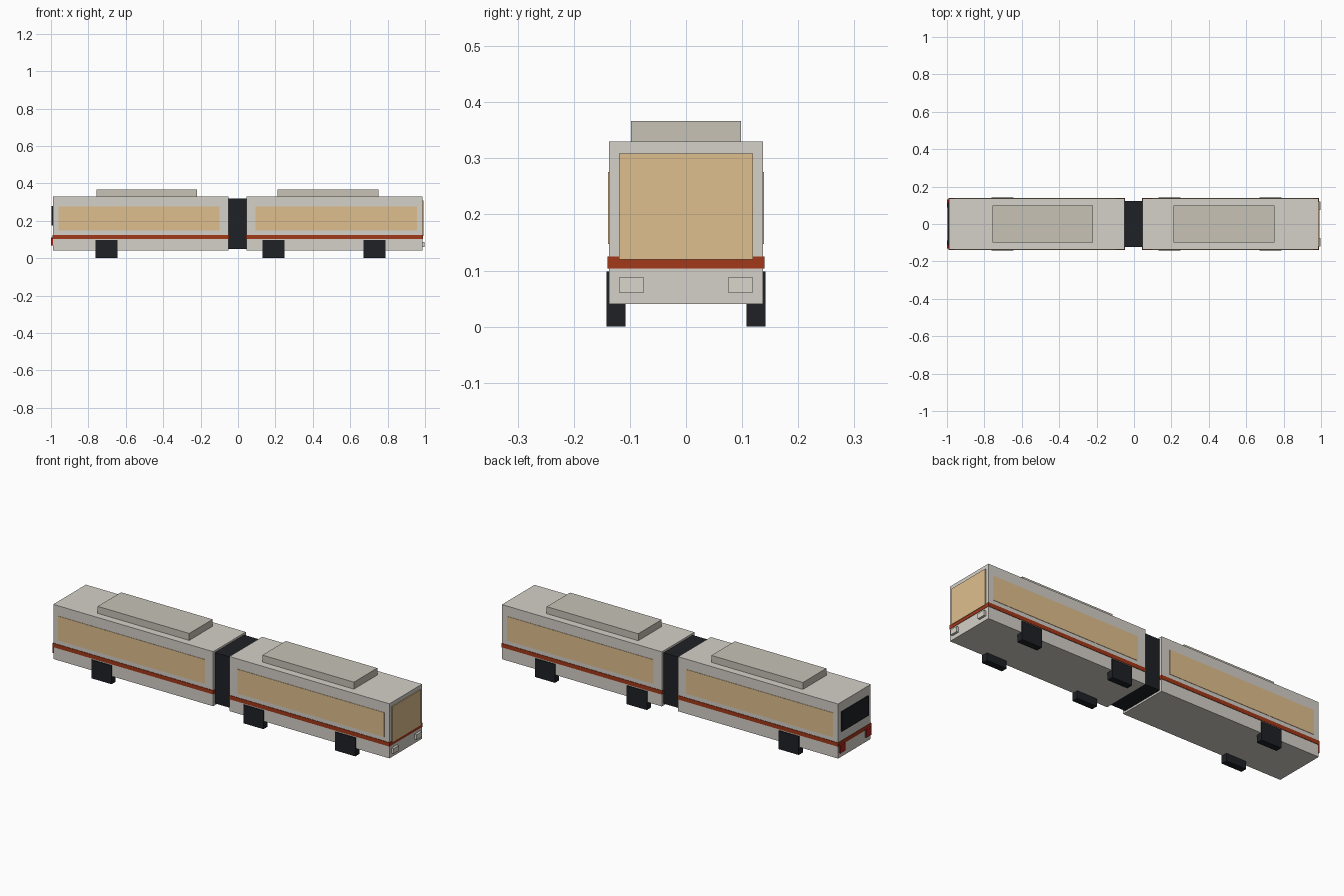
import bpy

if "Cube" in bpy.data.objects:
    bpy.data.objects.remove(bpy.data.objects["Cube"])


def material(name, r, g, b):
    m = bpy.data.materials.new(name)
    m.diffuse_color = (r, g, b, 1)
    m.use_nodes = True
    m.node_tree.nodes["Principled BSDF"].inputs["Base Color"].default_value = m.diffuse_color
    return m


PAINT = material("pale_paint", 0.66, 0.63, 0.58)
ROOF = material("roof_grey", 0.57, 0.54, 0.47)
GLASS = material("warm_glass", 0.74, 0.52, 0.27)
DARK = material("dark_rubber", 0.013, 0.015, 0.019)
STRIPE = material("rust_stripe", 0.36, 0.04, 0.01)
RED = material("red_lens", 0.4, 0.015, 0.01)
LAMP = material("lamp_lens", 0.7, 0.67, 0.6)


def box(name, x, y, z, mat):
    """Box from (min, max) ranges on each axis."""
    bpy.ops.mesh.primitive_cube_add(size=1, location=[sum(r) / 2 for r in (x, y, z)])
    ob = bpy.context.object
    ob.name = name
    ob.scale = [r[1] - r[0] for r in (x, y, z)]
    bpy.ops.object.transform_apply(location=True, rotation=False, scale=True)
    ob.data.materials.append(mat)
    return ob


def pair(name, x, y, z, mat):
    """Box mirrored to both sides of the bus."""
    ob = box(name, x, y, z, mat)
    ob.modifiers.new("mirror", "MIRROR").use_axis = (False, True, False)
    # the mirror plane must stay on y = 0
    bpy.context.view_layer.update()
    offset = ob.location.copy()
    ob.data.transform(ob.matrix_world)
    ob.location = (0, 0, 0)
    return ob


# The two carriages: shell, waist stripe, side windows, roof unit
carriages = {
    "rear": ((-0.99, -0.05), (-0.96, -0.098), (-0.756, -0.218)),
    "front": ((0.046, 0.986), (0.094, 0.956), (0.212, 0.75)),
}
for end, (body, window, unit) in carriages.items():
    box(end + "_body", body, (-0.137, 0.137), (0.04, 0.33), PAINT)
    box(end + "_stripe", (body[0] - 0.002, body[1] + 0.002), (-0.1395, 0.1395), (0.104, 0.125), STRIPE)
    pair(end + "_side_window", window, (0.13, 0.139), (0.147, 0.276), GLASS)
    box(end + "_roof_unit", unit, (-0.098, 0.098), (0.325, 0.367), ROOF)

# Flexible joint between the carriages
box("bellows", (-0.055, 0.051), (-0.123, 0.123), (0.05, 0.32), DARK)

# Block wheels
for i, cx in enumerate((-0.703, 0.19, 0.73)):
    pair("wheel_%d" % (i + 1), (cx - 0.059, cx + 0.059), (0.108, 0.142), (0, 0.098), DARK)

# Front end
box("windscreen", (0.975, 0.991), (-0.119, 0.119), (0.12, 0.309), GLASS)
pair("headlight", (0.98, 0.998), (0.075, 0.119), (0.061, 0.088), LAMP)

# Rear end
box("rear_window", (-0.996, -0.98), (-0.112, 0.112), (0.175, 0.28), DARK)
pair("tail_light", (-1.0, -0.98), (0.088, 0.131), (0.068, 0.11), RED)
